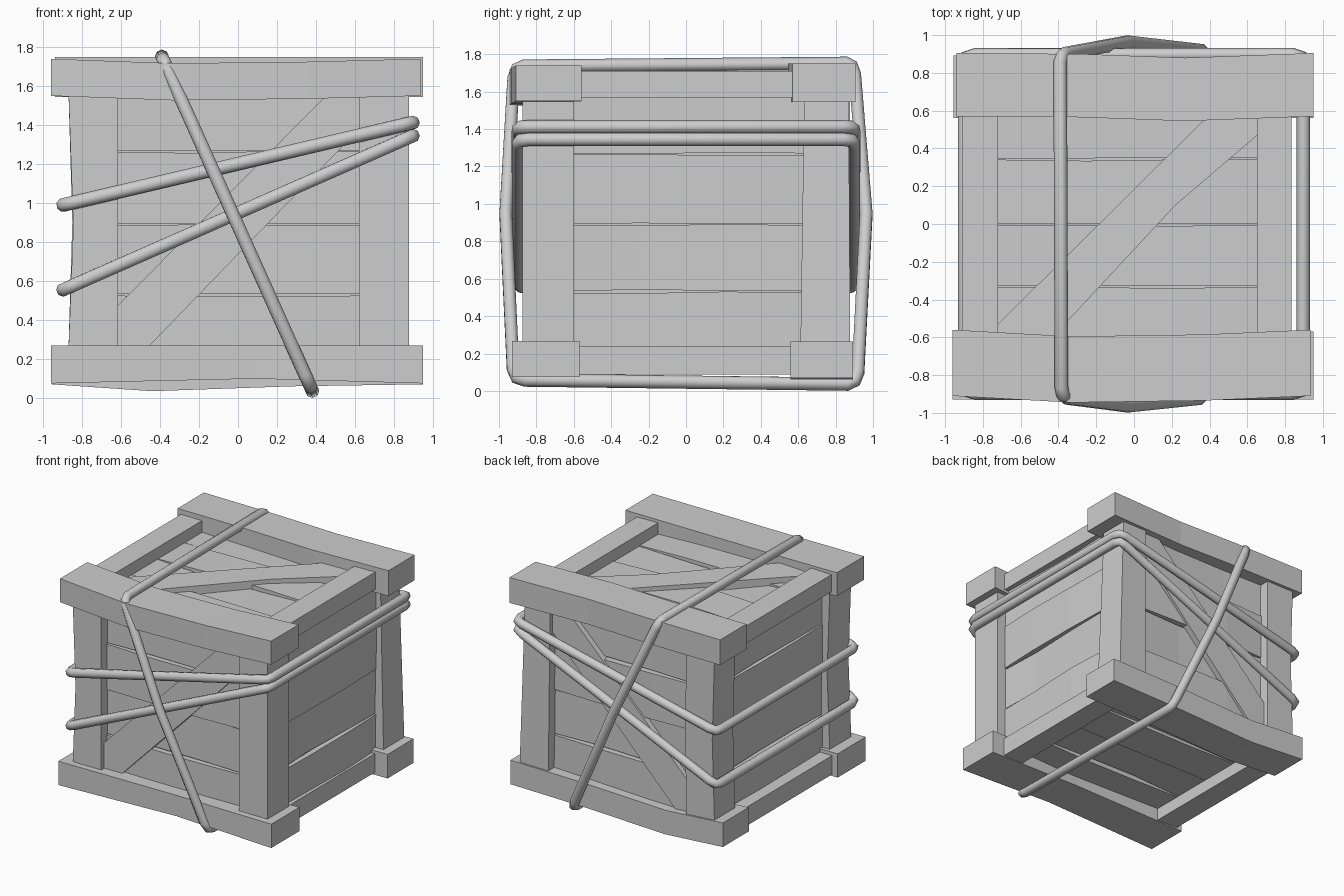
import bpy
import bmesh
import random
from mathutils import Vector

random.seed(4)
if "Cube" in bpy.data.objects:
    bpy.data.objects.remove(bpy.data.objects["Cube"], do_unlink=True)

GREY = (0.61, 0.61, 0.61, 1)
mat = bpy.data.materials.new("plain grey")
mat.use_nodes = True
mat.diffuse_color = GREY
mat.node_tree.nodes["Principled BSDF"].inputs["Base Color"].default_value = GREY


def loft(name, rings):
    """Closed solid through rings of equal point count."""
    bm = bmesh.new()
    loops = [[bm.verts.new(p) for p in ring] for ring in rings]
    bm.faces.new(loops[0])
    bm.faces.new(loops[-1])
    for a, b in zip(loops, loops[1:]):
        for i in range(len(a)):
            j = (i + 1) % len(a)
            bm.faces.new((a[i], a[j], b[j], b[i]))
    bmesh.ops.recalc_face_normals(bm, faces=bm.faces)
    mesh = bpy.data.meshes.new(name)
    bm.to_mesh(mesh)
    bm.free()
    mesh.materials.append(mat)
    bpy.context.collection.objects.link(bpy.data.objects.new(name, mesh))


def beam(name, axis, lo, hi, bends=()):
    """Box along an axis; bends are (position, shift u, shift v, grow) rings."""
    u, v = [a for a in range(3) if a != axis]
    rings = []
    for t, du, dv, grow in [(0, 0, 0, 0), *bends, (1, 0, 0, 0)]:
        ring = []
        for su, sv in ((0, 0), (1, 0), (1, 1), (0, 1)):
            p = Vector((0, 0, 0))
            p[axis] = lo[axis] + t * (hi[axis] - lo[axis])
            p[u] = (hi[u] + grow if su else lo[u] - grow) + du
            p[v] = (hi[v] + grow if sv else lo[v] - grow) + dv
            ring.append(p)
        rings.append(ring)
    loft(name, rings)


# Long rails at the four front and back edges, each a little warped
beam("front_bottom_rail", 0, (-.96, -.93, .075), (.95, -.57, .268), [(.55, 0, .012, -.012)])
beam("front_top_rail", 0, (-.96, -.91, 1.55), (.935, -.56, 1.74), [(.33, -.035, -.023, 0), (.7, -.025, -.015, 0)])
beam("back_bottom_rail", 0, (-.955, .56, .07), (.95, .892, .265), [(.27, 0, -.035, 0), (.65, 0, -.01, 0)])
beam("back_top_rail", 0, (-.94, .57, 1.545), (.95, .905, 1.75), [(.35, -.005, 0, 0), (.64, -.025, 0, 0)])


# Corner posts: (x range, y range) at the foot, then at the head
def post(name, foot, head, bends=()):
    sections = [(.24, *foot), *bends, (1.58, *head)]
    loft(name, [[Vector((x0, y0, z)), Vector((x1, y0, z)), Vector((x1, y1, z)), Vector((x0, y1, z))]
                for z, (x0, x1), (y0, y1) in sections])


FRONT, RIGHT, LEFT, BACK = (-.875, -.6), (-.87, -.615), (.62, .877), (.612, .878)
post("front_left_post", (LEFT, FRONT), (LEFT, FRONT))
post("front_right_post", (RIGHT, FRONT), (RIGHT, FRONT), [(.88, (-.845, -.615), FRONT)])
post("back_left_post", (LEFT, BACK), ((.61, .835), (.632, .87)))
post("back_right_post", (RIGHT, BACK), (RIGHT, BACK), [(.9, (-.85, -.61), BACK)])

# Short rails joining front to back
for side, x0, x1 in (("right", -.91, -.72), ("left", .65, .835)):
    beam(f"{side}_top_rail", 1, (x0, -.6, 1.57), (x1, .6, 1.71))
    beam(f"{side}_bottom_rail", 1, (x0, -.6, .088), (x1, .6, .24))

# Plank panels: warped boards, alternately bowed out and in, over a solid core
beam("inner_core", 2, (-.765, -.765, .22), (.765, .765, 1.58))
WALL_SEAMS = (.17, .53, .89, 1.267, 1.6)
LID_SEAMS = (-.72, -.33, 0, .345, .72)
BOWS = (.016, -.014, .016, -.012)


def panel(name, along, normal, near, far, seams, out):
    across = 3 - along - normal
    for i, bow in enumerate(BOWS):
        lo, hi = Vector((0, 0, 0)), Vector((0, 0, 0))
        lo[along], hi[along] = -.74, .74
        lo[normal], hi[normal] = near, far
        lo[across], hi[across] = seams[i] + .003, seams[i + 1] - .004
        bends = []
        for t in (.33, .64):
            shift = [0, 0, 0]
            shift[normal] = out * bow * random.uniform(.6, 1.2)
            shift[across] = random.uniform(-.004, .004)
            du, dv = [shift[a] for a in range(3) if a != along]
            bends.append((t, du, dv, random.uniform(-.004, .002)))
        beam(f"{name}_plank_{i + 1}", along, lo, hi, bends)


panel("front", 0, 1, -.80, -.73, WALL_SEAMS, -1)
panel("back", 0, 1, .73, .80, WALL_SEAMS, 1)
panel("right", 1, 0, -.80, -.73, WALL_SEAMS, -1)
panel("left", 1, 0, .73, .80, WALL_SEAMS, 1)
panel("top", 0, 2, 1.55, 1.615, LID_SEAMS, 1)
panel("bottom", 0, 2, .19, .25, LID_SEAMS, -1)

# Diagonal braces
wall_brace = [(-.7, .39), (.5, 1.6), (.7, 1.6), (.7, 1.46), (-.5, .22), (-.7, .22)]
for end, sy in (("front", -1), ("back", 1)):
    loft(f"{end}_brace", [[Vector((x, sy * d, z)) for x, z in wall_brace] for d in (.77, .835)])
lid_brace = [(-.76, -.57), (.46, .64), (.7, .64), (.7, .51), (.22, .10), (-.45, -.62), (-.76, -.62)]
loft("top_brace", [[Vector((x, y, z)) for x, y in lid_brace] for z in (1.59, 1.665)])


# Ropes: closed tubes with cut corners
def rope(name, points):
    curve = bpy.data.curves.new(name, "CURVE")
    curve.dimensions = "3D"
    curve.bevel_depth = .036
    curve.bevel_resolution = 2
    spline = curve.splines.new("POLY")
    spline.points.add(len(points) - 1)
    for point, co in zip(spline.points, points):
        point.co = (*co, 1)
    spline.use_cyclic_u = True
    curve.materials.append(mat)
    obj = bpy.data.objects.new(name, curve)
    bpy.context.collection.objects.link(obj)
    bpy.ops.object.select_all(action="DESELECT")
    obj.select_set(True)
    bpy.context.view_layer.objects.active = obj
    bpy.ops.object.convert(target="MESH")
    bpy.ops.object.shade_smooth_by_angle(angle=.9)


def level_loop(z_right, z_left):
    """Loop round the four walls, sloping evenly from right to left."""
    corner = [(.897, .84), (.885, .885), (.84, .897)]
    points = []
    for sx, sy in ((1, 1), (-1, 1), (-1, -1), (1, -1)):
        order = corner if sx * sy > 0 else corner[::-1]
        for x, y in order:
            t = (sx * x / .897 + 1) / 2
            points.append((sx * x, sy * y, z_right + t * (z_left - z_right)))
    return points


rope("upper_side_rope", level_loop(.99, 1.412))
rope("lower_side_rope", level_loop(.555, 1.345))


def upright_half(side, path):
    """Half of the upright loop, drifting to the left as it goes down."""
    return [(.375 - .765 * (z - .05) / 1.7, side * y, z) for y, z in path]


front_half = upright_half(-1, [(.865, 1.737), (.905, 1.72), (.922, 1.67), (.964, .95),
                               (.925, .12), (.905, .072), (.86, .058)])
back_half = upright_half(1, [(.855, 1.752), (.888, 1.735), (.903, 1.69), (.964, .95),
                             (.92, .10), (.903, .055), (.86, .036)])
rope("upright_rope", front_half + back_half[::-1])
